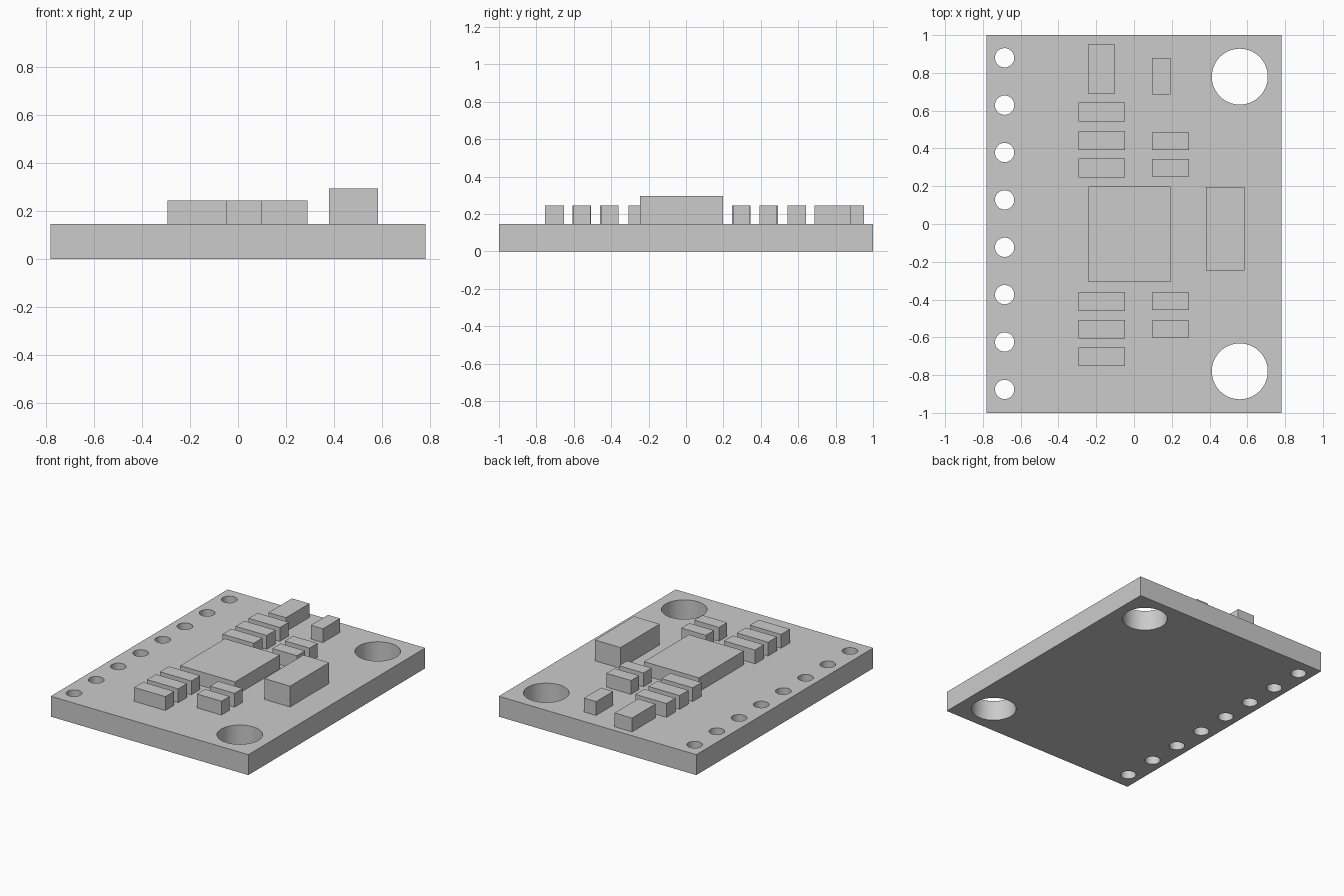
import bpy

if "Cube" in bpy.data.objects:
    bpy.data.objects.remove(bpy.data.objects["Cube"])

TOP = 0.146  # board thickness

grey = bpy.data.materials.new("light_grey")
grey.diffuse_color = (0.6, 0.6, 0.6, 1)
grey.use_nodes = True
grey.node_tree.nodes["Principled BSDF"].inputs["Base Color"].default_value = grey.diffuse_color


def block(name, x0, x1, y0, y1, z0, z1):
    bpy.ops.mesh.primitive_cube_add(
        size=1, location=((x0 + x1) / 2, (y0 + y1) / 2, (z0 + z1) / 2))
    ob = bpy.context.object
    ob.name = name
    ob.scale = (x1 - x0, y1 - y0, z1 - z0)
    bpy.ops.object.transform_apply(location=False, rotation=False, scale=True)
    ob.data.materials.append(grey)
    return ob


# Circuit board
board = block("circuit_board", -0.782, 0.782, -1, 1, 0, TOP)

# Pin holes along the left edge, two mounting holes on the right
holes = [(-0.685, 0.88 - 0.2508 * i, 0.051) for i in range(8)]
holes += [(0.56, s * 0.78, 0.148) for s in (1, -1)]
cutters = []
for x, y, r in holes:
    bpy.ops.mesh.primitive_cylinder_add(
        vertices=64, radius=r, depth=0.4, location=(x, y, TOP / 2))
    cutters.append(bpy.context.object)
    cutters[-1].data.materials.append(grey)
bpy.ops.object.select_all(action='DESELECT')
for c in cutters:
    c.select_set(True)
bpy.context.view_layer.objects.active = cutters[0]
bpy.ops.object.join()
cutter = bpy.context.object
cutter.name = "hole_cutter"
cutter.hide_render = True

mod = board.modifiers.new("holes", 'BOOLEAN')
mod.operation = 'DIFFERENCE'
mod.solver = 'EXACT'
mod.object = cutter
bpy.ops.object.select_all(action='DESELECT')
board.select_set(True)
bpy.context.view_layer.objects.active = board
bpy.ops.object.modifier_apply(modifier="holes")
bpy.data.objects.remove(cutter)
bpy.ops.object.shade_smooth_by_angle()

# Main chip and the taller connector beside it
LOW, HIGH = 0.245, 0.295
block("main_chip", -0.242, 0.193, -0.308, 0.198, TOP, LOW)
block("tall_connector", 0.38, 0.584, -0.245, 0.197, TOP, HIGH)

# Wide components in the left column
for y in (0.592, 0.443, 0.296, -0.41, -0.557, -0.703):
    block("wide_component", -0.295, -0.048, y - 0.05, y + 0.05, TOP, LOW)

# Narrow components in the right column
for y in (0.439, 0.297, -0.408, -0.556):
    block("narrow_component", 0.096, 0.291, y - 0.046, y + 0.046, TOP, LOW)

# Upright components near the back edge
block("large_upright_component", -0.24, -0.102, 0.688, 0.953, TOP, LOW)
block("small_upright_component", 0.096, 0.192, 0.686, 0.88, TOP, LOW)
